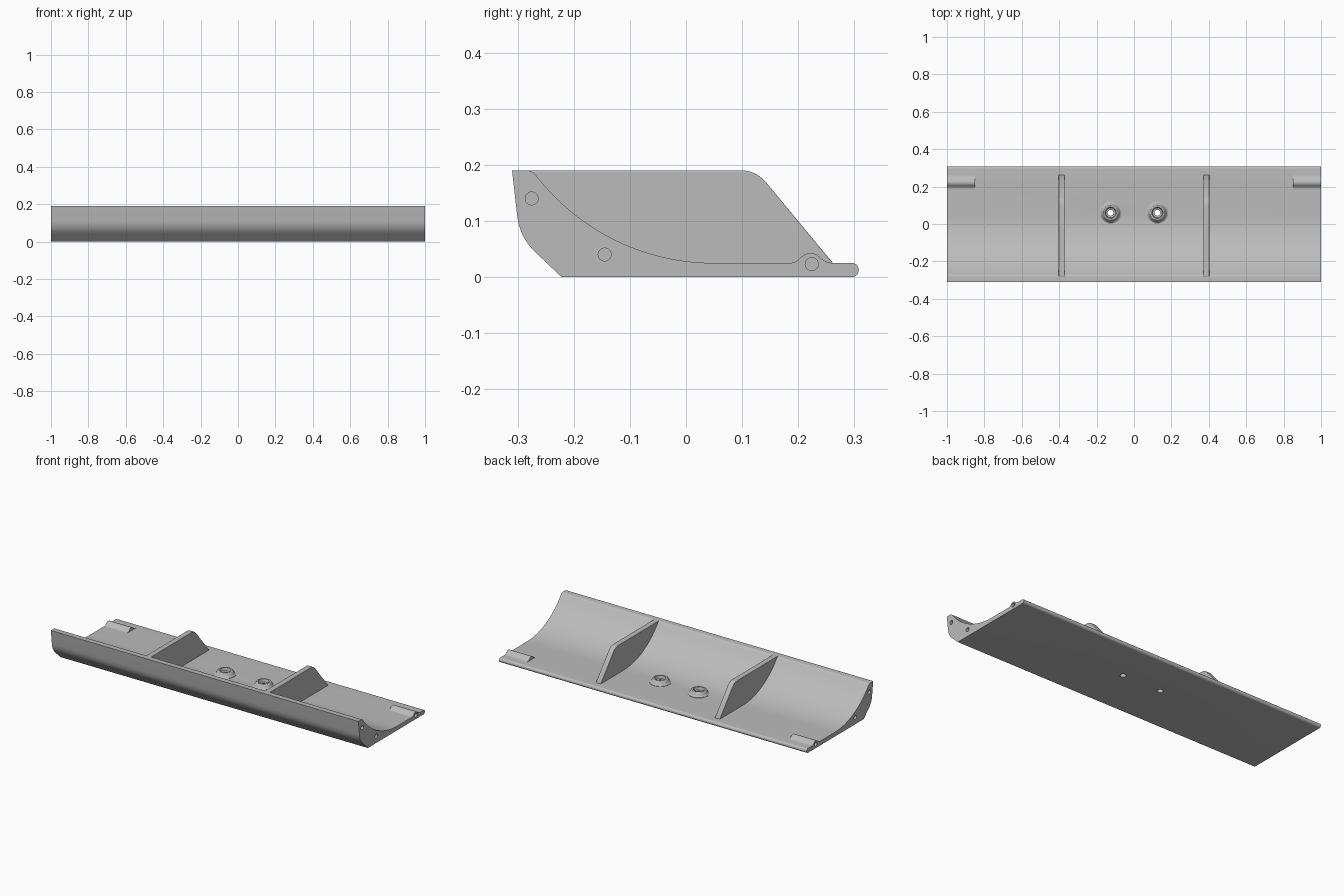
import bpy, bmesh, math
from mathutils import Vector, Matrix
from mathutils.geometry import interpolate_bezier

if "Cube" in bpy.data.objects:
    bpy.data.objects.remove(bpy.data.objects["Cube"], do_unlink=True)

grey = bpy.data.materials.new("plain grey")
grey.use_nodes = True
GREY = (0.5, 0.5, 0.5, 1)
grey.diffuse_color = GREY
grey.node_tree.nodes["Principled BSDF"].inputs["Base Color"].default_value = GREY


def finish(name, bm):
    bmesh.ops.recalc_face_normals(bm, faces=bm.faces)
    mesh = bpy.data.meshes.new(name)
    bm.to_mesh(mesh)
    bm.free()
    mesh.materials.append(grey)
    obj = bpy.data.objects.new(name, mesh)
    bpy.context.collection.objects.link(obj)
    return obj


def activate(obj):
    bpy.ops.object.select_all(action='DESELECT')
    obj.select_set(True)
    bpy.context.view_layer.objects.active = obj


def smooth(obj, angle=30):
    activate(obj)
    bpy.ops.object.shade_smooth_by_angle(angle=math.radians(angle))


def arc(cy, cz, r, start, end, n):
    return [(cy + r * math.cos(a), cz + r * math.sin(a))
            for a in (math.radians(start + (end - start) * i / n) for i in range(n + 1))]


def bezier(a, b, c, d, n):
    return [tuple(p)[:2] for p in interpolate_bezier(*(Vector(q) for q in (a, b, c, d)), n)]


def extrude_x(name, profile, x0, x1):
    """Prism from a side profile of (y, z) points."""
    bm = bmesh.new()
    face = bm.faces.new([bm.verts.new((x0, y, z)) for y, z in profile])
    moved = bmesh.ops.extrude_face_region(bm, geom=[face])["geom"]
    bmesh.ops.translate(bm, vec=(x1 - x0, 0, 0),
                        verts=[v for v in moved if isinstance(v, bmesh.types.BMVert)])
    return finish(name, bm)


def cylinder(name, r, depth, matrix):
    bm = bmesh.new()
    bmesh.ops.create_cone(bm, cap_ends=True, segments=32, radius1=r, radius2=r,
                          depth=depth, matrix=matrix)
    return finish(name, bm)


def cut(obj, cutters):
    activate(obj)
    for c in cutters:
        mod = obj.modifiers.new("hole", 'BOOLEAN')
        mod.operation, mod.solver, mod.object = 'DIFFERENCE', 'EXACT', c
        bpy.ops.object.modifier_apply(modifier=mod.name)


# Curved tray: flat floor, rounded rear lip and a swept-up front wall
floor = 0.025
tray_profile = (
    [(-0.222, 0), (0.295, 0)]
    + arc(0.2955, 0.0125, 0.0125, -80, 80, 8)
    + [(0.295, floor)]
    + arc(0.05, 0.425, 0.4, 270, 219, 28)
    + bezier((-0.265, 0.178), (-0.27, 0.185), (-0.275, 0.19), (-0.285, 0.19), 6)[1:]
    + [(-0.31, 0.19)]
    + bezier((-0.301, 0.11), (-0.297, 0.078), (-0.285, 0.06), (-0.265, 0.041), 12))
tray = extrude_x("tray", tray_profile, -1, 1)

# Low ridges that thicken the floor round the rear end holes
ridge_profile = (
    [(0.18, 0.02)]
    + bezier((0.185, floor), (0.205, floor), (0.202, 0.043), (0.224, 0.043), 10)
    + bezier((0.224, 0.043), (0.238, 0.043), (0.24, floor), (0.262, floor), 10)[1:]
    + [(0.264, 0.02)])
ridges = [extrude_x(n, ridge_profile, s * 0.85, s)
          for n, s in (("left_ridge", 1), ("right_ridge", -1))]

# Holes drilled into both ends and down through the floor
turn = Matrix.Rotation(math.pi / 2, 4, 'Y')
for s, ridge in zip((1, -1), ridges):
    drills = [cylinder("end_drill", 0.0115, 0.24, Matrix.Translation((s, y, z)) @ turn)
              for y, z in ((-0.275, 0.14), (-0.145, 0.04), (0.224, 0.023))]
    drills.append(cylinder("floor_drill", 0.016, 0.2, Matrix.Translation((s * 0.125, 0.06, 0))))
    cut(tray, drills)
    cut(ridge, drills[2:3])
    for d in drills:
        bpy.data.objects.remove(d, do_unlink=True)
for obj in [tray] + ridges:
    smooth(obj)

# Cross ribs with rounded edges, seated in the tray
rib_profile = (
    arc(0.05, 0.425, 0.414, 219, 270, 24)
    + [(0.27, 0.011), (0.27, 0.015)]
    + bezier((0.145, 0.166), (0.133, 0.18), (0.12, 0.19), (0.098, 0.19), 10)
    + [(-0.284, 0.19)])
for name, x in (("left_rib", 0.387), ("right_rib", -0.387)):
    rib = extrude_x(name, rib_profile, x - 0.0165, x + 0.0165)
    bevel = rib.modifiers.new("rounded edges", 'BEVEL')
    bevel.width, bevel.segments = 0.009, 4
    bevel.limit_method, bevel.angle_limit = 'ANGLE', math.radians(40)
    smooth(rib, 40)

# Round screw bosses with a flared foot and a sunken centre
boss_section = (
    [(0.016, 0.018), (0.058, 0.018), (0.058, floor)]
    + bezier((0.058, floor + 0.002), (0.047, 0.028), (0.046, 0.048), (0.038, 0.05), 8)
    + [(0.03, 0.05), (0.026, 0.034), (0.016, 0.032)])
for name, x in (("left_boss", 0.125), ("right_boss", -0.125)):
    bm = bmesh.new()
    ring = [bm.verts.new((r, 0, z)) for r, z in boss_section]
    edges = [bm.edges.new((a, b)) for a, b in zip(ring, ring[1:] + ring[:1])]
    bmesh.ops.spin(bm, geom=ring + edges, cent=(0, 0, 0), axis=(0, 0, 1),
                   angle=math.tau, steps=40)
    bmesh.ops.remove_doubles(bm, verts=bm.verts, dist=0.0001)
    boss = finish(name, bm)
    boss.location = (x, 0.06, 0)
    smooth(boss)
